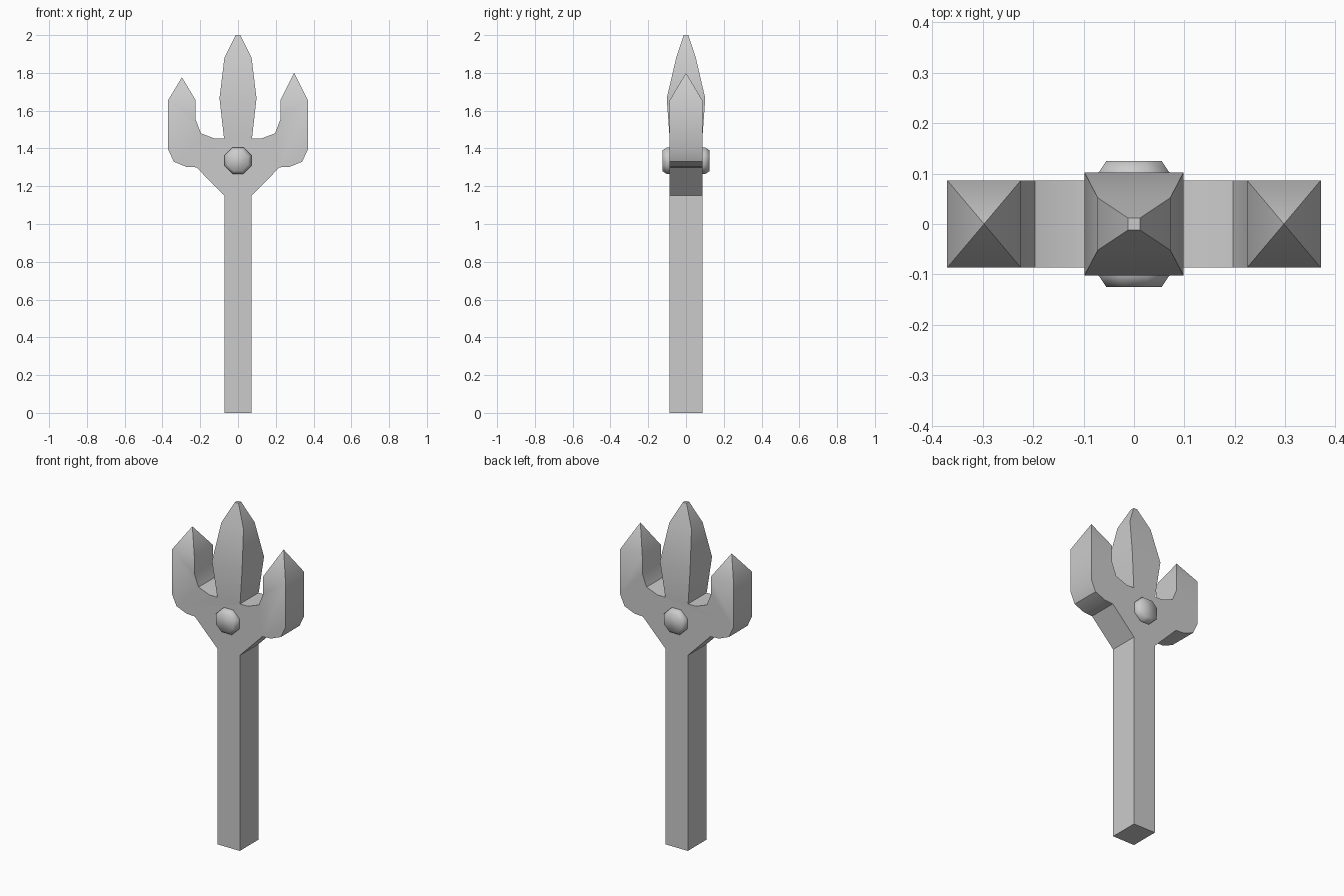
import bpy, bmesh, math
from mathutils import Vector

if "Cube" in bpy.data.objects:
    bpy.data.objects.remove(bpy.data.objects["Cube"])

HALF_Y = 0.0865


def finish(name, bm, angle):
    bmesh.ops.recalc_face_normals(bm, faces=bm.faces[:])
    mesh = bpy.data.meshes.new(name)
    bm.to_mesh(mesh)
    bm.free()
    obj = bpy.data.objects.new(name, mesh)
    bpy.context.collection.objects.link(obj)
    bpy.ops.object.select_all(action='DESELECT')
    obj.select_set(True)
    bpy.context.view_layer.objects.active = obj
    bpy.ops.object.shade_smooth_by_angle(angle=math.radians(angle))
    return obj


def top_face(bm, x, z):
    target = Vector((x, 0, z))
    return min(bm.faces, key=lambda f: (f.calc_center_bounds() - target).length
               + (0 if abs(f.normal.z) > 0.9 else 9))


# Handle and fork: mirrored outline, extruded through the thickness
half = [(0.0725, 0), (0.0725, 1.15), (0.22, 1.30), (0.275, 1.303), (0.34, 1.33),
        (0.37, 1.395), (0.37, 1.655), (0.224, 1.655), (0.224, 1.552),
        (0.196, 1.48), (0.125, 1.453), (0.074, 1.453)]
outline = half + [(-x, z) for x, z in reversed(half)]
bm = bmesh.new()
face = bm.faces.new([bm.verts.new((x, -HALF_Y, z)) for x, z in outline])
ext = bmesh.ops.extrude_face_region(bm, geom=[face], use_keep_orig=True)
bmesh.ops.translate(bm, vec=(0, 2 * HALF_Y, 0),
                    verts=[v for v in ext['geom'] if isinstance(v, bmesh.types.BMVert)])
bmesh.ops.recalc_face_normals(bm, faces=bm.faces[:])

# Pyramid points on the outer prongs, slightly uneven in height
for x, tip in ((-0.297, 1.777), (0.297, 1.80)):
    res = bmesh.ops.poke(bm, faces=[top_face(bm, x, 1.655)])
    res['verts'][0].co = (x, 0, tip)

# Central blade: stacked rectangular sections grown from the fork
blade = top_face(bm, 0, 1.453)
for hx, hy, z in ((0.098, 0.102, 1.665), (0.072, 0.052, 1.88), (0.012, 0.012, 2.0)):
    blade = bmesh.ops.extrude_discrete_faces(bm, faces=[blade])['faces'][0]
    for v in blade.verts:
        v.co = (math.copysign(hx, v.co.x), math.copysign(hy, v.co.y), z)
finish("trident_body", bm, 40)

# Octagonal studs on the front and back
for name, side in (("front_stud", -1), ("back_stud", 1)):
    bm = bmesh.new()
    rings = []
    for r, y in ((0.076, HALF_Y), (0.076, 0.102), (0.059, 0.125)):
        rings.append([bm.verts.new((r * math.cos(a), side * y, 1.335 + r * math.sin(a)))
                      for a in (math.radians(22.5 + 45 * i) for i in range(8))])
    for low, high in zip(rings, rings[1:]):
        for i in range(8):
            j = (i + 1) % 8
            bm.faces.new((low[i], low[j], high[j], high[i]))
    bm.faces.new(rings[-1])
    bm.normal_update()
    cap = bm.faces[:][-1]
    flip = cap.normal.y * side < 0
    stud = finish(name, bm, 60)
    if stud.data.polygons[-1].normal.y * side < 0:
        stud.data.flip_normals()
